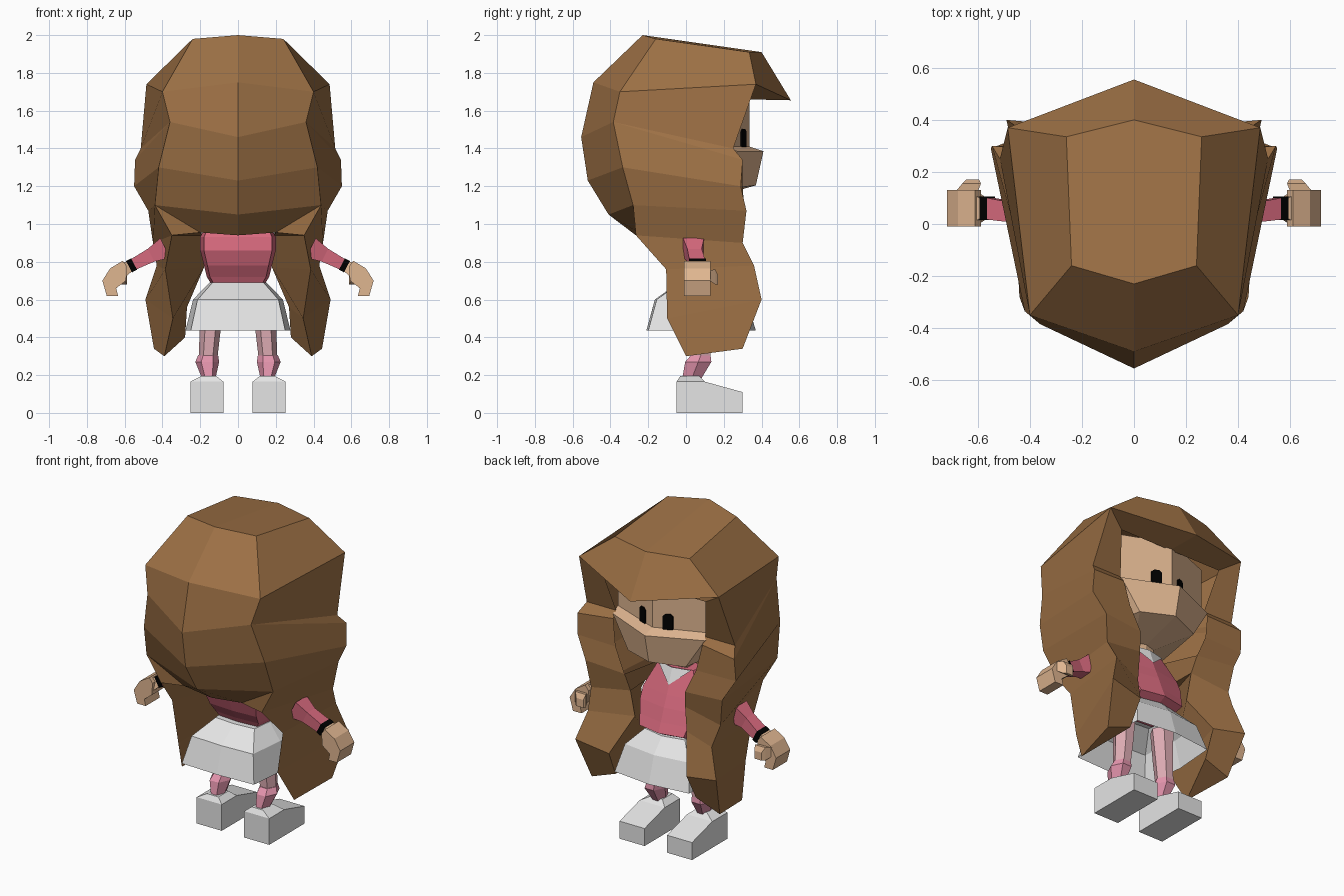
import bpy
import bmesh
import math
from mathutils import Vector

cube = bpy.data.objects.get("Cube")
if cube:
    bpy.data.objects.remove(cube, do_unlink=True)


def material(name, r, g, b):
    m = bpy.data.materials.new(name)
    m.use_nodes = True
    m.diffuse_color = (r, g, b, 1)
    shader = m.node_tree.nodes["Principled BSDF"]
    shader.inputs["Base Color"].default_value = (r, g, b, 1)
    shader.inputs["Roughness"].default_value = 0.9
    return m


HAIR = material("brown_hair", .34, .165, .06)
SKIN = material("skin", .74, .465, .28)
TOP = material("rose_fabric", .69, .145, .21)
SOCK = material("pink_sock", .78, .30, .42)
TIGHTS = material("pale_pink_tights", .74, .42, .46)
GREY = material("light_grey", .78, .78, .78)
BLACK = material("black", 0, 0, 0)


def build(name, mat, strips, caps=()):
    """Quads between neighbouring rows of each strip, plus cap faces, mirrored in x."""
    bm = bmesh.new()
    known = {}

    def vert(p):
        key = tuple(round(c, 4) for c in p)
        if key not in known:
            known[key] = bm.verts.new(key)
        return known[key]

    def face(points):
        vs = list(dict.fromkeys(vert(p) for p in points))
        if len(vs) > 2 and not bm.faces.get(vs):
            bm.faces.new(vs)

    for rows in strips:
        for a, b in zip(rows, rows[1:]):
            for i in range(len(a) - 1):
                face((a[i], a[i + 1], b[i + 1], b[i]))
    for cap in caps:
        face(cap)
    bmesh.ops.recalc_face_normals(bm, faces=bm.faces[:])
    me = bpy.data.meshes.new(name)
    bm.to_mesh(me)
    bm.free()
    me.materials.append(mat)
    ob = bpy.data.objects.new(name, me)
    bpy.context.collection.objects.link(ob)
    mirror = ob.modifiers.new("mirror", 'MIRROR')
    mirror.use_clip = True
    mirror.merge_threshold = 0.0005


def tube(name, mat, rings):
    """Closed loft through rings, capped at both ends."""
    build(name, mat, [[r + r[:1] for r in rings]], (rings[0], rings[-1]))


def prism(name, mat, profile, place, a, b):
    tube(name, mat, [[place(d, *p) for p in profile] for d in (a, b)])


def hexagon(x, y, z, rx, ry):
    return [(x + rx * math.cos(k * math.pi / 3), y + ry * math.sin(k * math.pi / 3), z)
            for k in range(6)]


def half_ring(z, w, back, front):
    """Half of a body cross-section, from spine to front centre."""
    mid = (back + front) / 2
    return [(0, back, z), (w * .9, back + .01, z), (w, mid, z),
            (w * .93, front - .03, z), (0, front, z)]


# Hair: columns from crown to tips
crown = [(0, -.23, 2), (.24, -.16, 1.98), (.26, .335, 1.91), (0, .4, 1.91)]
fringe_tip, fringe_inner = (0, .555, 1.655), (0, .32, 1.66)
spine = [(0, -.49, 1.75), (0, -.555, 1.46), (0, -.555, 1.46), (0, -.52, 1.23),
         (0, -.41, 1.05)]
nape, nape_side = (0, -.265, .94), (.2, -.25, .955)
back_edge = [(.4, -.35, 1.7), (.36, -.385, 1.54), (.36, -.385, 1.54), (.42, -.335, 1.3),
             (.44, -.28, 1.1), (.35, -.265, .94), (.385, -.105, .76), (.345, -.1, .5),
             (.39, 0, .3)]
front_edge = [(.485, .37, 1.74), (.515, .25, 1.4), (.545, .3, 1.34), (.55, .29, 1.2),
              (.475, .32, 1.07), (.45, .3, .9), (.43, .36, .78), (.49, .4, .6),
              (.445, .3, .34)]
inner_edge = [(.36, .32, 1.66), (.31, .25, 1.4), (.31, .28, 1.36), (.28, .3, 1.2),
              (.21, .31, 1.05), (.19, .28, .94), (.18, .25, .77), (.27, .38, .56),
              (.28, .3, .4)]
build("hair", HAIR, [
    [crown, [spine[0], back_edge[0], front_edge[0], fringe_tip]],
    [[front_edge[0], fringe_tip], [inner_edge[0], fringe_inner]],
    list(zip(spine, back_edge)),
    list(zip(back_edge, front_edge, inner_edge)),
    list(zip(inner_edge, back_edge))[5:],
    [[spine[4], back_edge[4], back_edge[4]], [nape, nape_side, back_edge[5]]],
    [[nape, nape_side, inner_edge[5]], [(0, .02, 1.07), (.12, .03, 1.07), inner_edge[4]]],
], (crown, (nape_side, back_edge[5], inner_edge[5]),
    (back_edge[-1], front_edge[-1], inner_edge[-1])))

# Head: flat upper face, projecting cheeks, chin tapering into the neck
head_rows = [
    [(0, .335, 1.7), (.33, .206, 1.7), (.33, -.2, 1.65), (0, -.3, 1.65)],
    [(0, .335, 1.41), (.33, .206, 1.41), (.33, -.25, 1.4), (0, -.4, 1.4)],
    [(0, .41, 1.385), (.32, .27, 1.385), (.34, -.25, 1.38), (0, -.4, 1.38)],
    [(0, .37, 1.205), (.2, .29, 1.195), (.28, -.15, 1.2), (0, -.25, 1.2)],
    [(0, .11, 1.13), (.07, .09, 1.13), (.07, 0, 1.13), (0, -.02, 1.13)],
    [(0, .1, 1.05), (.07, .09, 1.05), (.07, 0, 1.05), (0, -.02, 1.05)],
]
build("head", SKIN, [head_rows], (head_rows[0], head_rows[-1]))

# Eyes: thin chamfered plates lying on the slanted face
eye_profile = [(.014, .053), (.028, .04), (.028, -.04), (.014, -.053),
               (-.014, -.053), (-.028, -.04), (-.028, .04), (-.014, .053)]
prism("eyes", BLACK, eye_profile,
      lambda d, u, v: (.088 + u, .3006 - .39 * u + d, 1.45 + v), -.001, .008)

# Torso, collar and skirt
torso = [half_ring(1.08, .13, 0, .13), half_ring(.93, .2, -.08, .19),
         half_ring(.86, .2, -.09, .22), half_ring(.78, .18, -.06, .25),
         half_ring(.72, .165, -.02, .275), half_ring(.68, .14, 0, .2)]
build("torso", TOP, [torso], (torso[0], torso[-1]))
build("collar", GREY, [], [[(0, .174, .985), (.115, .112, 1.083), (0, .138, 1.083)]])
skirt = [half_ring(.69, .15, -.04, .24), half_ring(.6, .238, -.165, .32),
         half_ring(.435, .278, -.21, .37)]
build("skirt", GREY, [skirt], (skirt[0],))

# Legs and shoes
tube("thigh", TIGHTS, [hexagon(.14, .08, .62, .07, .07), hexagon(.148, .08, .43, .055, .065),
                       hexagon(.158, .08, .3, .05, .058)])
tube("lower_leg", SOCK, [hexagon(.158, .078, .305, .053, .06),
                         hexagon(.163, .065, .27, .063, .08),
                         hexagon(.155, .03, .18, .035, .058)])
shoe_side = [(-.05, 0), (.3, 0), (.3, .11), (.1, .165), (-.05, .165)]
prism("shoe", GREY, shoe_side, lambda x, y, z: (x, y, z), .078, .252)


def rectangle(x0, x1, y0, y1, z):
    return [(x0, y0, z), (x1, y0, z), (x1, y1, z), (x0, y1, z)]


tube("shoe_collar", GREY, [rectangle(.078, .252, -.05, .1, .165),
                           rectangle(.115, .195, -.03, .07, .195)])

# Arms emerge from the hair and slope down and outwards
normal = Vector((.46, 0, .89))


def arm_ring(x, y, z, high, deep):
    c = Vector((x, y, z))
    side = Vector((0, deep, 0))
    up = normal * high
    return [tuple(c + p) for p in (up - side, up + side, side - up, -up - side)]


tube("sleeve", TOP, [arm_ring(.385, .04, .873, .058, .055), arm_ring(.46, .045, .835, .038, .038),
                     arm_ring(.56, .06, .783, .03, .042)])
tube("wristband", BLACK, [arm_ring(x, .06, z, .034, .045)
                          for x, z in ((.55, .788), (.577, .774))])
tube("wrist", SKIN, [arm_ring(.57, .06, .778, .028, .035), arm_ring(.615, .06, .755, .04, .06)])

# Hand: curled fingers and a thumb
hand_profile = [(.587, .775), (.61, .805), (.677, .765), (.718, .7), (.695, .62), (.635, .62),
                (.645, .66), (.593, .7)]
prism("hand", SKIN, hand_profile, lambda y, x, z: (x, y, z), -.01, .13)
tube("thumb", SKIN, [[(x, y, z) for x, z in ((a, b), (c, b), (c, t), (a, t))]
                     for y, a, c, b, t in ((.125, .6, .685, .7, .755), (.155, .588, .66, .68, .76),
                                           (.17, .595, .645, .68, .73))])
